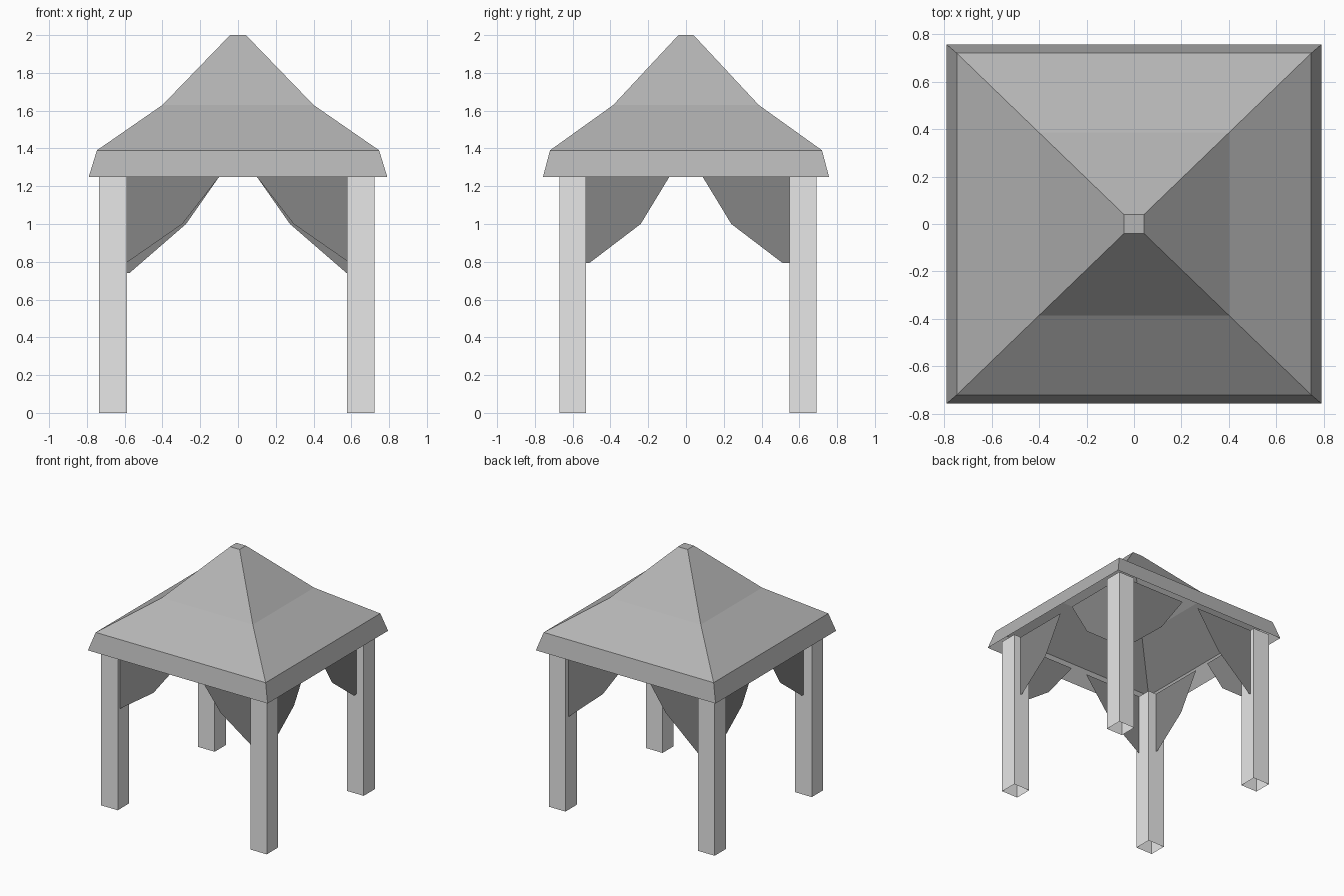
import bpy
import bmesh

cube = bpy.data.objects.get("Cube")
if cube:
    bpy.data.objects.remove(cube, do_unlink=True)


def material(name, value):
    mat = bpy.data.materials.new(name)
    mat.use_nodes = True
    colour = (value, value, value, 1)
    mat.diffuse_color = colour
    bsdf = next(n for n in mat.node_tree.nodes if n.type == 'BSDF_PRINCIPLED')
    bsdf.inputs["Base Color"].default_value = colour
    return mat


roof_grey = material("roof grey", 0.46)
post_grey = material("pale post grey", 0.8)
drape_grey = material("dark drape grey", 0.235)


def add_object(name, bm, mat):
    mesh = bpy.data.meshes.new(name)
    bm.to_mesh(mesh)
    bm.free()
    mesh.materials.append(mat)
    obj = bpy.data.objects.new(name, mesh)
    bpy.context.collection.objects.link(obj)
    return obj


def stack(name, rings, mat, cap_top):
    """Open-bottomed shell through rectangles (x0, x1, y0, y1, z)."""
    bm = bmesh.new()
    loops = [[bm.verts.new(p) for p in ((x0, y0, z), (x1, y0, z), (x1, y1, z), (x0, y1, z))]
             for x0, x1, y0, y1, z in rings]
    for low, high in zip(loops, loops[1:]):
        for i in range(4):
            j = (i + 1) % 4
            bm.faces.new((low[i], low[j], high[j], high[i]))
    if cap_top:
        bm.faces.new(loops[-1])
    return add_object(name, bm, mat)


# Hollow canopy: flared rim, shallow skirt, steep peak with a small flat tip
profile = [(0.79, 0.757, 1.25), (0.747, 0.72, 1.39), (0.4, 0.385, 1.63), (0.042, 0.04, 2.0)]
stack("canopy_roof", [(-x, x, -y, y, z) for x, y, z in profile], roof_grey, True)

# Four hollow corner posts
spans_x = {"right": (-0.735, -0.588), "left": (0.577, 0.722)}
spans_y = {"front": (-0.67, -0.53), "back": (0.547, 0.69)}
for side, (x0, x1) in spans_x.items():
    for end, (y0, y1) in spans_y.items():
        stack(f"{end}_{side}_post", [(x0, x1, y0, y1, z) for z in (0, 1.29)], post_grey, False)


def drape(name, outline, place):
    """Thin cloth sheet; place maps (distance along side, height) to a point."""
    bm = bmesh.new()
    bm.faces.new([bm.verts.new(place(u, z)) for u, z in outline])
    return add_object(name, bm, drape_grey)


# Gathered corner drapes, a pair on each open side
front_cut = [(0.66, 1.29), (0.66, 0.795), (0.59, 0.795), (0.295, 1.0), (0.1, 1.25), (0.07, 1.29)]
back_cut = [(0.66, 1.29), (0.66, 0.74), (0.575, 0.74), (0.275, 1.0), (0.1, 1.25), (0.07, 1.29)]
side_cut = [(0.62, 1.29), (0.62, 0.793), (0.512, 0.793), (0.24, 1.0), (0.088, 1.25), (0.064, 1.29)]
for s, label in ((-1, "right"), (1, "left")):
    drape(f"front_{label}_drape", front_cut, lambda u, z: (s * u, -0.64, z))
    drape(f"back_{label}_drape", back_cut, lambda u, z: (s * u, 0.65, z))
    for t, end in ((-1, "front"), (1, "back")):
        drape(f"{label}_{end}_drape", side_cut, lambda u, z: (s * 0.66, t * u, z))
